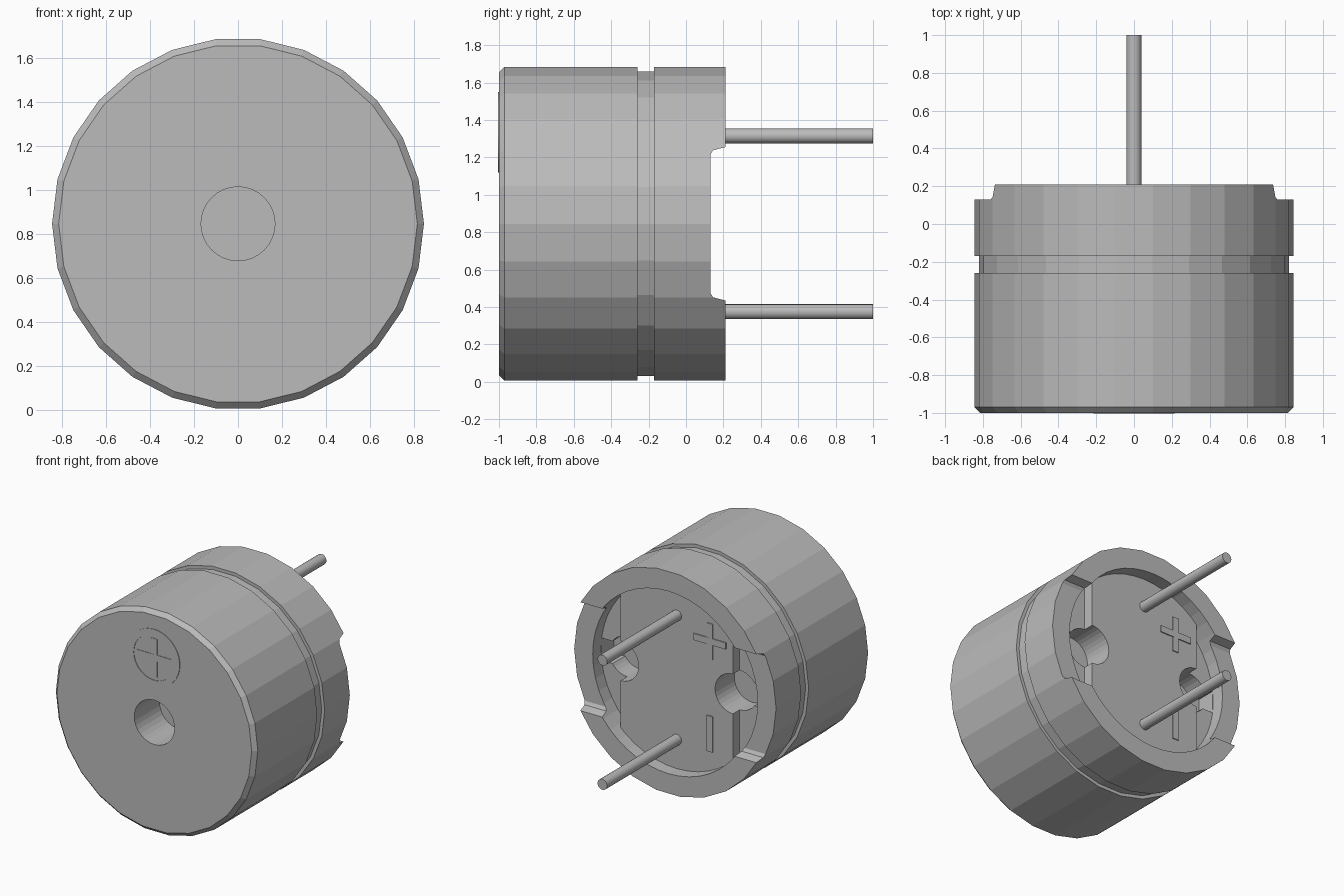
import bpy
import bmesh
from math import cos, sin, pi

if "Cube" in bpy.data.objects:
    bpy.data.objects.remove(bpy.data.objects["Cube"])

MID = 0.845      # height of the body axis
GREY = (0.5, 0.5, 0.5, 1)
mat = bpy.data.materials.new("mid grey")
mat.use_nodes = True
mat.diffuse_color = GREY
mat.node_tree.nodes["Principled BSDF"].inputs["Base Color"].default_value = GREY


def finish(name, bm):
    bmesh.ops.recalc_face_normals(bm, faces=bm.faces)
    mesh = bpy.data.meshes.new(name)
    bm.to_mesh(mesh)
    bm.free()
    mesh.materials.append(mat)
    obj = bpy.data.objects.new(name, mesh)
    bpy.context.collection.objects.link(obj)
    return obj


def lathe(name, profile, sides, x=0, z=MID, closed=False):
    """Turn (radius, y) points around an axis parallel to y."""
    bm = bmesh.new()
    rings = [[bm.verts.new((x + r * cos(2 * pi * i / sides), y,
                            z + r * sin(2 * pi * i / sides)))
              for i in range(sides)] for r, y in profile]
    pairs = list(zip(rings, rings[1:]))
    if closed:
        pairs.append((rings[-1], rings[0]))
    else:
        bm.faces.new(rings[0])
        bm.faces.new(rings[-1])
    for a, b in pairs:
        for i in range(sides):
            j = (i + 1) % sides
            bm.faces.new((a[i], a[j], b[j], b[i]))
    return finish(name, bm)


def prism(name, outline, x0, x1):
    """Extrude a (y, z) outline along x."""
    bm = bmesh.new()
    face = bm.faces.new([bm.verts.new((x0, y, z)) for y, z in outline])
    out = bmesh.ops.extrude_face_region(bm, geom=[face])["geom"]
    for v in out:
        if isinstance(v, bmesh.types.BMVert):
            v.co.x = x1
    return finish(name, bm)


def box(name, x, y, z):
    (y0, y1), (z0, z1) = y, z
    return prism(name, [(y0, z0), (y1, z0), (y1, z1), (y0, z1)], *x)


def boolean(obj, cutters, operation="DIFFERENCE"):
    for cutter in cutters:
        mod = obj.modifiers.new("cut", "BOOLEAN")
        mod.operation = operation
        mod.solver = "EXACT"
        mod.object = cutter
    bpy.context.view_layer.update()
    graph = bpy.context.evaluated_depsgraph_get()
    mesh = bpy.data.meshes.new_from_object(obj.evaluated_get(graph))
    obj.modifiers.clear()
    obj.data = mesh


def smooth(obj):
    bpy.ops.object.select_all(action="DESELECT")
    obj.select_set(True)
    bpy.context.view_layer.objects.active = obj
    bpy.ops.object.shade_smooth_by_angle()


# Faceted can with front chamfer and a groove around it
body = lathe("body", [(0.815, -1), (0.845, -0.97), (0.845, -0.26), (0.82, -0.26),
                      (0.82, -0.17), (0.845, -0.17), (0.845, 0.21)], 26)

# Raised plate inside the back recess
plate = lathe("back_plate", [(0.695, 0), (0.695, 0.11)], 48)
trim = box("plate_trim", (-0.47, 0.47), (-0.5, 0.5), (-0.5, 2))
boolean(plate, [trim], "INTERSECT")

# Openings: back recess, sound hole, side notches, keyholes
recess = lathe("recess_cutter", [(0.69, 0.03), (0.69, 0.4)], 48)
sound = lathe("sound_hole_cutter", [(0.168, -1.2), (0.168, -0.7)], 32)
half = [(0.4, 0.41), (0.21, 0.41), (0.145, 0.393), (0.13, 0.37)]
outline = [(y, MID + z) for y, z in half] + [(y, MID - z) for y, z in reversed(half)]
notch = prism("notch_cutter", outline, -1, 1)
keyholes = []
for side in (-1, 1):
    keyholes.append(lathe("keyhole_cutter", [(0.15, -0.12), (0.15, 0.3)], 32, x=side * 0.47))
    keyholes.append(box("slot_cutter", sorted((side * 0.47, side * 0.685)),
                        (-0.119, 0.3), (MID - 0.085, MID + 0.085)))
boolean(body, [recess, sound, notch] + keyholes)
boolean(plate, keyholes)
for cutter in [trim, recess, sound, notch] + keyholes:
    bpy.data.objects.remove(cutter)

# Contact pins
for name, z in (("upper_pin", MID + 0.47), ("lower_pin", MID - 0.47)):
    smooth(lathe(name, [(0.04, 0.02), (0.04, 1)], 20, z=z))


# Polarity marks on the front and on the back plate
def bar(name, x, z, width, height, y):
    box(name, (x - width / 2, x + width / 2), y, (z - height / 2, z + height / 2))


FRONT = (-1.004, -0.99)
BACK = (0.1, 0.118)
lathe("front_mark_ring", [(0.17, FRONT[0]), (0.215, FRONT[0]), (0.215, FRONT[1]),
                          (0.17, FRONT[1])], 48, z=1.335, closed=True)
bar("front_plus_across", 0, 1.335, 0.29, 0.05, FRONT)
bar("front_plus_upright", 0, 1.335, 0.05, 0.29, (FRONT[0] + 0.0005, FRONT[1]))
bar("back_plus_across", -0.28, MID + 0.35, 0.27, 0.05, BACK)
bar("back_plus_upright", -0.28, MID + 0.35, 0.05, 0.27, (BACK[0], BACK[1] - 0.0005))
bar("back_minus", -0.28, MID - 0.35, 0.05, 0.27, BACK)
